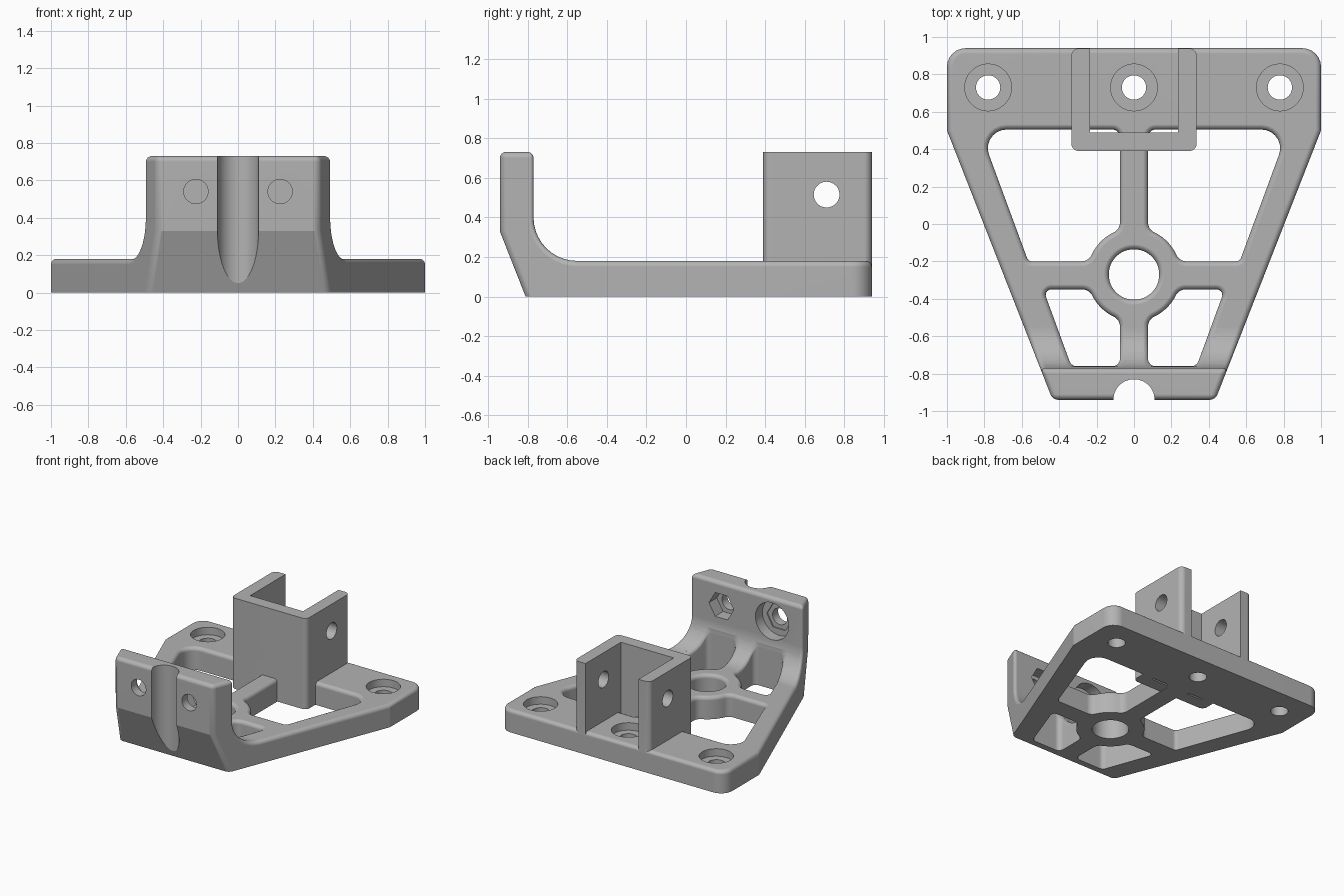
import bpy, bmesh, math
from mathutils import Vector

cube = bpy.data.objects.get("Cube")
if cube:
    bpy.data.objects.remove(cube, do_unlink=True)

TOP, WALL, EDGE = 0.18, -0.77, 0.03     # plate top, inner face of front wall, edge rounding
FILLET = 0.22
RING_Y, RING_R, BLEND = -0.27, 0.25, 0.06
SIDE = Vector((1.44, -0.565, 0))        # outward direction of the slanted sides

grey = bpy.data.materials.new("light_grey")
grey.use_nodes = True
grey.diffuse_color = (0.45, 0.45, 0.45, 1)
grey.node_tree.nodes["Principled BSDF"].inputs["Base Color"].default_value = grey.diffuse_color


def make_object(name, bm):
    bmesh.ops.recalc_face_normals(bm, faces=bm.faces[:])
    mesh = bpy.data.meshes.new(name)
    bm.to_mesh(mesh)
    bm.free()
    mesh.materials.append(grey)
    ob = bpy.data.objects.new(name, mesh)
    bpy.context.collection.objects.link(ob)
    return ob


def loft(loops):
    """Closed solid through loops of equal length."""
    bm = bmesh.new()
    rows = [[bm.verts.new(p) for p in loop] for loop in loops]
    n = len(rows[0])
    for a, b in zip(rows, rows[1:]):
        for i in range(n):
            j = (i + 1) % n
            bm.faces.new((a[i], a[j], b[j], b[i]))
    bm.faces.new(rows[0][::-1])
    bm.faces.new(rows[-1])
    bmesh.ops.recalc_face_normals(bm, faces=bm.faces[:])
    return bm


def prism(pts, axis, lo, hi):
    place = {"x": lambda p, t: (t, p[0], p[1]),
             "y": lambda p, t: (p[0], t, p[1]),
             "z": lambda p, t: (p[0], p[1], t)}[axis]
    return loft([[place(p, t) for p in pts] for t in (lo, hi)])


def arc(cx, cy, r, a0, a1, n=10):
    angles = [a0 + (a1 - a0) * i / n for i in range(n + 1)]
    return [Vector((cx + r * math.cos(a), cy + r * math.sin(a))) for a in angles]


def circle(cx, cy, r, n=48):
    return arc(cx, cy, r, 0, math.tau, n)[:-1]


def corner(before, p, after, r, n=7):
    """Points of a rounded corner at p."""
    before, p, after = Vector(before), Vector(p), Vector(after)
    if r == 0:
        return [p]
    u, v = (before - p).normalized(), (after - p).normalized()
    half = u.angle(v) / 2
    c = p + (u + v).normalized() * (r / math.sin(half))
    s, e = p + u * (r / math.tan(half)) - c, p + v * (r / math.tan(half)) - c
    a0 = math.atan2(s.y, s.x)
    turn = (math.atan2(e.y, e.x) - a0 + math.pi) % math.tau - math.pi
    return arc(c.x, c.y, r, a0, a0 + turn, n)


def rounded(points, radii):
    out = []
    for i, p in enumerate(points):
        out += corner(points[i - 1], p, points[(i + 1) % len(points)], radii[i])
    return out


def surface(y):
    """Height of the upper face at y, following the front fillet."""
    d = max(0, WALL + FILLET - y)
    return TOP + FILLET - math.sqrt(max(0, FILLET ** 2 - d * d))


def opening(pts):
    """Through cutter that rounds over the upper edge."""
    dense = []
    for i, p in enumerate(pts):
        q = pts[(i + 1) % len(pts)]
        length = (q - p).length
        if length < 1e-4:
            continue
        k = max(1, math.ceil(length / 0.04))
        dense += [p.lerp(q, j / k) for j in range(k)]
    n = len(dense)
    area = sum(dense[i - 1].cross(dense[i]) for i in range(n))
    if area < 0:
        dense.reverse()
    outward = []
    for i in range(n):
        a = (dense[i] - dense[i - 1]).normalized()
        b = (dense[(i + 1) % n] - dense[i]).normalized()
        na, nb = Vector((a.y, -a.x)), Vector((b.y, -b.x))
        outward.append((na + nb) / (1 + na.dot(nb)))

    def level(offset, height):
        loop = []
        for p, o in zip(dense, outward):
            q = p + o * offset
            y = max(q.y, WALL + 0.008)
            loop.append((q.x, y, height(y)))
        return loop

    loops = [level(0, lambda y: -0.1)]
    for k in range(6):
        a = math.pi / 2 * k / 5
        loops.append(level(EDGE * (1 - math.cos(a)),
                           lambda y: surface(y) + 0.0005 - EDGE * (1 - math.sin(a))))
    loops.append(level(EDGE, lambda y: 1.0))
    return loft(loops)


def window(s, h, x_arm, x_end, y_end, r_end, arm=0.075):
    """Opening between ring, arms and rim; s is +1 behind the ring, -1 before it."""
    reach = RING_R + BLEND
    c1 = Vector((math.sqrt(reach ** 2 - (h + BLEND) ** 2), h + BLEND))
    c2 = Vector((arm + BLEND, math.sqrt(reach ** 2 - (arm + BLEND) ** 2)))
    t1, t2 = math.atan2(c1.y, c1.x), math.atan2(c2.y, c2.x)
    y_end = (y_end - RING_Y) * s
    start, finish = (c1.x, h), (arm, c2.y)
    inner, outer, joint = (arm, y_end), (x_end, y_end), (x_arm, h)
    pts = arc(c1.x, c1.y, BLEND, -math.pi / 2, t1 - math.pi)
    pts += arc(0, 0, RING_R, t1, t2, 14)
    pts += arc(c2.x, c2.y, BLEND, t2 + math.pi, math.pi)
    pts += corner(finish, inner, outer, 0.04)
    pts += corner(inner, outer, joint, r_end)
    pts += corner(outer, joint, start, 0.03)
    return [Vector((p.x, RING_Y + s * p.y)) for p in pts]


def combine(target, bm, operation="DIFFERENCE"):
    tool = make_object("helper", bm)
    tool.hide_render = True
    mod = target.modifiers.new("combine", "BOOLEAN")
    mod.operation, mod.solver, mod.object = operation, "EXACT", tool
    bpy.context.view_layer.objects.active = target
    bpy.ops.object.modifier_apply(modifier=mod.name)
    bpy.data.objects.remove(tool, do_unlink=True)


# Plate and upright front wall: one side profile, trimmed by the slanted sides
profile = [(-0.81, 0), (0.94, 0), (0.94, TOP)]
profile += arc(WALL + FILLET, TOP + FILLET, FILLET, 1.5 * math.pi, math.pi)
profile += [(WALL, 0.73), (-0.94, 0.73), (-0.94, 0.33)]
bm = prism(profile, "x", -1, 1)
for s in (-1, 1):
    bmesh.ops.bisect_plane(bm, geom=bm.verts[:] + bm.edges[:] + bm.faces[:],
                           plane_co=(s, 0.5, 0), plane_no=(s * SIDE.x, SIDE.y, 0),
                           clear_outer=True)
    bmesh.ops.holes_fill(bm, edges=[e for e in bm.edges if e.is_boundary], sides=0)
bmesh.ops.recalc_face_normals(bm, faces=bm.faces[:])


def round_edges(edges, size):
    bmesh.ops.bevel(bm, geom=edges, offset=size, offset_type="OFFSET", segments=6,
                    profile=0.5, affect="EDGES", clamp_overlap=False)
    bmesh.ops.recalc_face_normals(bm, faces=bm.faces[:])


round_edges([e for e in bm.edges
             if all(abs(v.co.x) > 0.99 and v.co.y > 0.93 for v in e.verts)
             and abs(e.verts[0].co.x - e.verts[1].co.x) < 0.1], 0.1)
round_edges([e for e in bm.edges if e.calc_face_angle(0) > 0.7
             and max(v.co.z for v in e.verts) > 0.01], EDGE)
base = make_object("mounting_base", bm)

# Openings around the ring and arms
for mirror in (-1, 1):
    for spec in ((1, 0.07, 0.565, 0.825, 0.505, 0.1), (-1, 0.08, 0.485, 0.335, -0.76, 0.04)):
        combine(base, opening([Vector((mirror * p.x, p.y)) for p in window(*spec)]))
combine(base, opening(circle(0, RING_Y, 0.135)))

# Counterbored screw holes along the back
for x in (-0.78, 0, 0.78):
    combine(base, prism(circle(x, 0.73, 0.065), "z", -0.1, 0.5))
    combine(base, prism(circle(x, 0.73, 0.125), "z", 0.12, 0.5))

# Front groove, bolt holes and nut pockets
combine(base, prism(circle(0, -0.94, 0.11), "z", -0.1, 1))
for x in (-0.225, 0.225):
    combine(base, prism(circle(x, 0.54, 0.065), "y", -1.1, -0.6))
    combine(base, prism(circle(x, 0.54, 0.11, 6), "y", -0.87, -0.6))
combine(base, prism(circle(-0.225, 0.54, 0.148), "y", -0.86, -0.6))

# U-shaped bracket with a cross hole
outline = [(-0.335, 0.39), (0.335, 0.39), (0.335, 0.939), (0.235, 0.939),
           (0.235, 0.49), (-0.235, 0.49), (-0.235, 0.939), (-0.335, 0.939)]
radii = [0.04, 0.04, 0.04, 0, 0, 0, 0, 0.04]
combine(base, prism(rounded(outline, radii), "z", 0.001, 0.73), "UNION")
combine(base, prism(circle(0.71, 0.515, 0.065), "x", -0.6, 0.6))

# Smooth rounded edges, crisp corners
bpy.ops.object.select_all(action="DESELECT")
base.select_set(True)
bpy.context.view_layer.objects.active = base
bpy.ops.object.shade_smooth_by_angle(angle=math.radians(19))
weighted = base.modifiers.new("even_shading", "WEIGHTED_NORMAL")
weighted.keep_sharp = True
